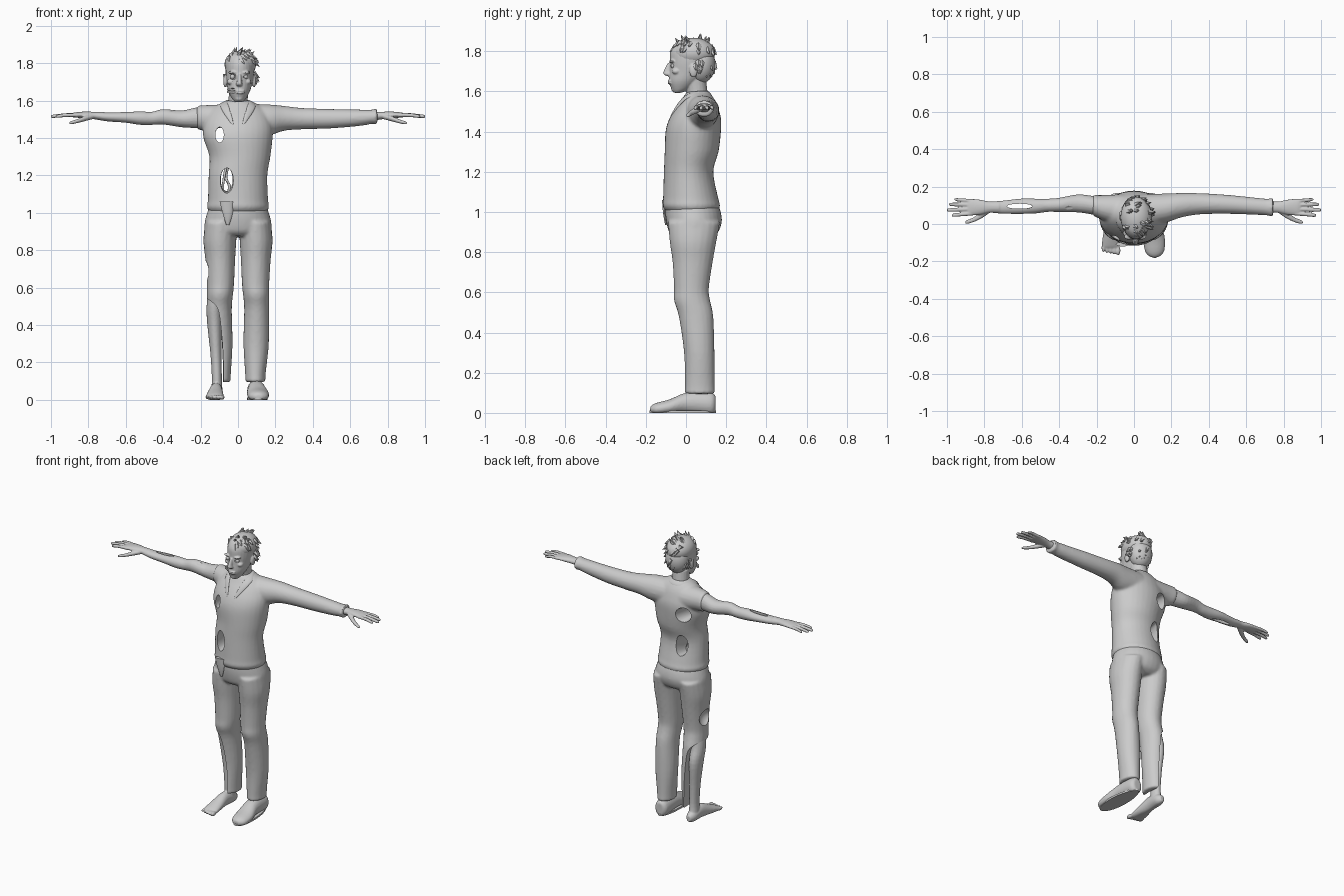
import bpy, bmesh, math, random
from mathutils import Matrix, Vector

random.seed(4)
ORDER = {'x': (0, 1, 2), 'y': (1, 0, 2), 'z': (2, 0, 1)}


def loft(bm, axis, rings, n=20, steps=4, s=1):
    """Closed smooth tube through rings (t, a, b, ra, rb); s=-1 mirrors x."""
    R = [Vector(r) for r in rings]
    path = []
    for i in range(len(R) - 1):
        p0, p1, p2, p3 = R[max(i - 1, 0)], R[i], R[i + 1], R[min(i + 2, len(R) - 1)]
        for k in range(steps):
            u = k / steps
            path.append(0.5 * (2 * p1 + (p2 - p0) * u + (2 * p0 - 5 * p1 + 4 * p2 - p3) * u * u
                               + (3 * p1 - p0 - 3 * p2 + p3) * u ** 3))
    path.append(R[-1])
    loops = []
    for t, a, b, ra, rb in path:
        loop = []
        for k in range(n):
            w = 2 * math.pi * k / n
            co = [0, 0, 0]
            for ax, v in zip(ORDER[axis], (t, a + ra * math.cos(w), b + rb * math.sin(w))):
                co[ax] = v
            loop.append(bm.verts.new((co[0] * s, co[1], max(co[2], 0))))
        loops.append(loop)
    for A, B in zip(loops, loops[1:]):
        for k in range(n):
            bm.faces.new((A[k], A[(k + 1) % n], B[(k + 1) % n], B[k]))
    bm.faces.new(loops[0])
    bm.faces.new(loops[-1])


def ball(bm, c, r, u=20, v=12):
    m = Matrix.Translation(c) @ Matrix.Diagonal((*r, 1))
    bmesh.ops.create_uvsphere(bm, u_segments=u, v_segments=v, radius=1, matrix=m)


def finish(name, bm, voxel=0, smooth=3, cutter=None, thick=0, angle=40):
    """Make the object, fuse its lumps, cut wounds, bake the modifiers."""
    bmesh.ops.recalc_face_normals(bm, faces=bm.faces[:])
    me = bpy.data.meshes.new(name)
    bm.to_mesh(me)
    bm.free()
    ob = bpy.data.objects.new(name, me)
    bpy.context.collection.objects.link(ob)
    if thick:
        ob.modifiers.new('Thickness', 'SOLIDIFY').thickness = thick
        ob.modifiers.new('Round', 'SUBSURF').levels = 2
    if voxel:
        m = ob.modifiers.new('Fuse', 'REMESH')
        m.mode, m.voxel_size = 'VOXEL', voxel
        m = ob.modifiers.new('Blend', 'SMOOTH')
        m.iterations, m.factor = smooth, 0.5
    if cutter:
        m = ob.modifiers.new('Wounds', 'BOOLEAN')
        m.operation, m.solver, m.object = 'DIFFERENCE', 'EXACT', cutter
    dg = bpy.context.evaluated_depsgraph_get()
    baked = bpy.data.meshes.new_from_object(ob.evaluated_get(dg))
    ob.modifiers.clear()
    ob.data = baked
    baked.shade_smooth()
    baked.set_sharp_from_angle(angle=math.radians(angle))
    if cutter:
        bpy.data.objects.remove(cutter)
    return ob


# shirt: torso, long left sleeve, torn right shoulder, two holes right through
cut = bmesh.new()
loft(cut, 'y', [(-.2, -.1, 1.42, .022, .042), (0, -.097, 1.415, .024, .042),
                (.1, -.095, 1.41, .032, .045), (.22, -.085, 1.40, .062, .06)])
loft(cut, 'y', [(-.2, -.06, 1.17, .036, .07), (.0, -.06, 1.175, .034, .065),
                (.1, -.06, 1.18, .033, .065), (.22, -.055, 1.2, .05, .085)])
cutter = finish('wound_cutter', cut)
cutter.hide_render = True
bm = bmesh.new()
loft(bm, 'z', [(1.0, 0, .03, .15, .125), (1.03, 0, .027, .166, .143), (1.07, 0, .023, .161, .137),
               (1.2, 0, .013, .157, .123), (1.3, .01, .028, .163, .134), (1.4, 0, .036, .185, .138),
               (1.46, 0, .045, .185, .13), (1.51, 0, .053, .17, .11), (1.55, 0, .06, .145, .088),
               (1.585, 0, .06, .095, .065), (1.6, 0, .06, .06, .05)], n=32)
loft(bm, 'x', [(.06, .075, 1.495, .085, .088), (.17, .085, 1.497, .078, .082), (.25, .1, 1.505, .066, .066),
               (.35, .108, 1.503, .057, .057), (.5, .105, 1.503, .051, .052), (.65, .095, 1.508, .046, .044),
               (.715, .09, 1.513, .045, .038), (.73, .09, 1.514, .049, .042), (.745, .09, 1.515, .048, .041)])
loft(bm, 'x', [(.06, .075, 1.495, .085, .085), (.15, .085, 1.505, .07, .072),
               (.2, .095, 1.508, .06, .066), (.22, .1, 1.51, .056, .062)], s=-1)
finish('shirt', bm, .0085, 5, cutter)

# entrails and spine seen inside the belly hole
bm = bmesh.new()
loft(bm, 'z', [(1.08, -.06, .06, .01, .01), (1.14, -.045, .05, .008, .008), (1.19, -.065, .06, .008, .008),
               (1.27, -.05, .07, .01, .01)], n=10)
loft(bm, 'z', [(1.08, -.075, .03, .008, .008), (1.15, -.08, .02, .006, .006), (1.27, -.06, .04, .008, .008)], n=10)
finish('entrail_strands', bm)

# torn rag hanging below the hem at the front
bm = bmesh.new()
loft(bm, 'z', [(.935, -.055, -.098, .008, .006), (.99, -.055, -.106, .025, .008),
               (1.06, -.06, -.108, .038, .012)], n=10)
finish('hem_rag', bm)

# collar: standing band running into a lapel on each side
bm = bmesh.new()
inner = [(0, .112, 1.605), (.045, .10, 1.608), (.066, .06, 1.608), (.058, .005, 1.595),
         (.042, -.045, 1.55), (.018, -.088, 1.46)]
outer = [(0, .14, 1.575), (.062, .125, 1.58), (.098, .065, 1.585), (.1, .0, 1.575),
         (.082, -.035, 1.535), (.03, -.088, 1.465)]
for s in (1, -1):
    I = [bm.verts.new((p[0] * s, p[1], p[2])) for p in inner]
    O = [bm.verts.new((p[0] * s, p[1], p[2])) for p in outer]
    for k in range(5):
        bm.faces.new((I[k], I[k + 1], O[k + 1], O[k]))
bmesh.ops.remove_doubles(bm, verts=bm.verts[:], dist=.001)
finish('collar', bm, thick=.012)

# trousers: pelvis and two legs, right leg bitten and torn open below the knee
cut = bmesh.new()
ball(cut, (-.195, .03, .69), (.06, .07, .06))
loft(cut, 'z', [(-.1, -.275, .05, .2, .4), (.2, -.275, .05, .2, .4), (.42, -.29, .05, .2, .4),
                (.5, -.31, .05, .2, .4), (.54, -.36, .05, .2, .3)], n=24)
cutter = finish('tear_cutter', cut)
cutter.hide_render = True
bm = bmesh.new()
loft(bm, 'z', [(1.05, 0, .027, .148, .128), (1.0, 0, .035, .165, .138), (.95, 0, .04, .178, .138),
               (.9, 0, .038, .175, .122), (.875, 0, .035, .14, .09)], n=32)
for s in (1, -1):
    loft(bm, 'z', [(.95, .09, .04, .086, .13), (.85, .097, .035, .088, .116), (.75, .095, .033, .08, .1),
                   (.62, .094, .027, .073, .087), (.56, .097, .03, .07, .09), (.48, .1, .05, .067, .086),
                   (.3, .097, .066, .068, .076), (.14, .093, .068, .055, .074), (.095, .093, .068, .054, .077)], s=s)
finish('trousers', bm, .0085, 4, cutter)

# bare right lower leg and foot with toes
bm = bmesh.new()
loft(bm, 'z', [(.62, -.11, .03, .045, .055), (.5, -.126, .045, .042, .055), (.4, -.125, .066, .039, .057),
               (.25, -.118, .07, .03, .042), (.12, -.113, .07, .027, .037), (.05, -.113, .075, .03, .04)])
loft(bm, 'y', [(.135, -.113, .03, .015, .02), (.1, -.113, .035, .032, .036), (.02, -.117, .045, .034, .046),
               (-.06, -.122, .028, .044, .032), (-.115, -.124, .016, .048, .02), (-.13, -.124, .014, .045, .012)])
for i in range(5):
    ball(bm, (-.085 - .02 * i, -.142 + .004 * i, .014), (.013 - .001 * i, .026, .014 - .0008 * i), 12, 8)
finish('bare_leg_and_foot', bm, .005, 2)

# left shoe with a flat sole
bm = bmesh.new()
loft(bm, 'y', [(.147, .095, .045, .025, .04), (.125, .095, .045, .044, .056), (.05, .097, .05, .048, .056),
               (-.01, .1, .048, .05, .05), (-.08, .107, .03, .059, .038), (-.14, .11, .02, .053, .032),
               (-.165, .11, .018, .038, .024), (-.178, .11, .017, .018, .014)])
finish('shoe', bm, .006, 2)
bm = bmesh.new()
for z in (0, .012):
    loop = [bm.verts.new((.102 + (.054 - .06 * max(math.sin(w), 0) * .2) * math.cos(w) - .008 * math.sin(w),
                          -.016 + .166 * math.copysign(abs(math.sin(w)) ** .8, math.sin(w)), z))
            for w in [2 * math.pi * k / 32 for k in range(32)]]
    bm.faces.new(loop)
    if z:
        for k in range(32):
            bm.faces.new((low[k], low[(k + 1) % 32], loop[(k + 1) % 32], loop[k]))
    low = loop
finish('shoe_sole', bm)


def hand(bm, s):
    loft(bm, 'x', [(.72, .09, 1.516, .032, .024), (.77, .09, 1.52, .03, .02), (.82, .09, 1.523, .04, .018),
                   (.87, .09, 1.523, .045, .014), (.89, .09, 1.522, .043, .01)], s=s)
    for y0, y1, tip, r in ((.056, .047, .975, .0105), (.08, .075, 1.0, .011), (.102, .105, .99, .0105),
                           (.124, .131, .96, .0095)):
        loft(bm, 'x', [(.86, y0, 1.522, r, r), (.92, (y0 + y1) / 2, 1.522, r, r), (tip - .012, y1, 1.516, r * .9, r * .85),
                       (tip, y1, 1.514, r * .5, r * .5)], n=10, s=s)
    loft(bm, 'x', [(.775, .075, 1.515, .018, .014), (.82, .045, 1.503, .018, .014), (.86, .022, 1.49, .013, .011),
                   (.89, .012, 1.482, .011, .009), (.903, .008, 1.479, .006, .006)], n=12, s=s)


# left hand; bare right arm with a gap between the forearm bones
bm = bmesh.new()
hand(bm, 1)
finish('left_hand', bm, .004, 2)
cut = bmesh.new()
ball(cut, (-.61, .095, 1.51), (.072, .014, .1))
ball(cut, (-.34, .07, 1.555), (.04, .03, .018))
cutter = finish('arm_cutter', cut)
cutter.hide_render = True
bm = bmesh.new()
loft(bm, 'x', [(.14, .085, 1.505, .055, .055), (.22, .1, 1.508, .05, .055), (.3, .11, 1.502, .048, .045),
               (.4, .102, 1.513, .038, .041), (.46, .1, 1.505, .035, .035), (.52, .096, 1.506, .039, .036),
               (.6, .095, 1.51, .041, .03), (.7, .09, 1.513, .035, .024), (.76, .09, 1.519, .03, .02)], s=-1)
hand(bm, -1)
finish('bare_arm_and_hand', bm, .0045, 3, cutter)

# head: skull, neck, nose, ears, brows, lips; sockets and torn cheek cut out
cut = bmesh.new()
ball(cut, (-.03, -.083, 1.727), (.021, .024, .019))
ball(cut, (.04, -.085, 1.727), (.014, .018, .008))
ball(cut, (-.036, -.075, 1.652), (.022, .022, .017))
cutter = finish('face_cutter', cut)
cutter.hide_render = True
bm = bmesh.new()
loft(bm, 'z', [(1.593, .005, -.042, .02, .018), (1.61, .005, -.028, .037, .043), (1.65, .006, -.008, .058, .077),
               (1.7, .008, .02, .07, .103), (1.75, .01, .027, .076, .108), (1.8, .01, .028, .075, .106),
               (1.84, .01, .03, .06, .082), (1.86, .01, .03, .028, .04)], n=28)
loft(bm, 'z', [(1.53, 0, .06, .06, .055), (1.59, 0, .055, .052, .053), (1.66, .004, .045, .052, .055)])
loft(bm, 'z', [(1.676, .007, -.085, .01, .01), (1.685, .007, -.09, .018, .022), (1.7, .007, -.09, .014, .022),
               (1.74, .008, -.08, .009, .012)], n=12)
for s in (1, -1):
    ball(bm, (.009 + .077 * s, .037, 1.703), (.011, .021, .033))
    ball(bm, (.006 + .034 * s, -.068, 1.75), (.026, .016, .008))
    ball(bm, (.006 + .045 * s, -.048, 1.7), (.02, .022, .016))
for z in (1.652, 1.641):
    ball(bm, (.012, -.08, z), (.025, .012, .005))
ball(bm, (.005, -.058, 1.612), (.022, .016, .015))
finish('head', bm, .0042, 2, cutter)

# eyes and exposed teeth
bm = bmesh.new()
ball(bm, (-.03, -.064, 1.727), (.014, .014, .014))
ball(bm, (.04, -.062, 1.727), (.013, .014, .013))
finish('eyes', bm)
bm = bmesh.new()
for z in (1.658, 1.646):
    for i in range(5):
        bmesh.ops.create_cube(bm, size=.009, matrix=Matrix.Translation((-.018 - .009 * i, -.072 + .006 * i, z)))
finish('teeth', bm)

# short tousled hair: cap plus pointed locks
bm = bmesh.new()
ball(bm, (.012, .037, 1.792), (.084, .108, .075), 28, 16)
ball(bm, (.012, .074, 1.735), (.076, .072, .095), 28, 16)
for i in range(75):
    a, h = random.uniform(0, 2 * math.pi), random.uniform(-.75, .95)
    d = Vector((math.cos(a) * math.sqrt(1 - h * h), math.sin(a) * math.sqrt(1 - h * h), h))
    if d.y < .1 and h < .12:
        continue
    p = Vector((.012 + .082 * d.x, .037 + .104 * d.y, 1.792 + .073 * d.z))
    if h < 0:
        p.z -= .05
    flow = (d * .6 + Vector((.45, -.1, -.75 if h < .7 else .2))).normalized()
    m = Matrix.Translation(p + flow * .01) @ flow.to_track_quat('Z', 'Y').to_matrix().to_4x4()
    bmesh.ops.create_cone(bm, cap_ends=True, segments=5, radius1=.016, radius2=.0005, depth=.042, matrix=m)
finish('hair', bm)
